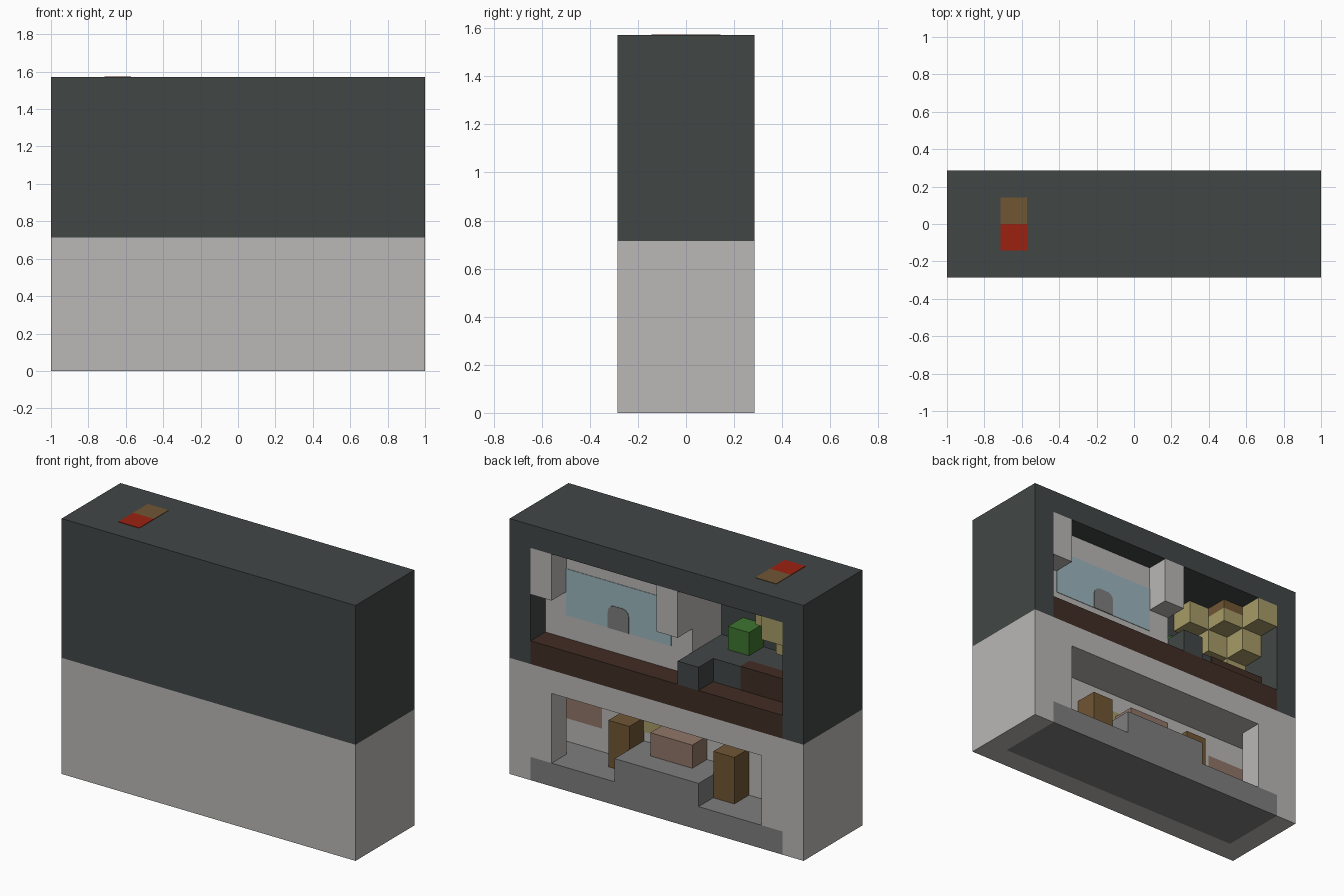
import bpy, bmesh
from mathutils import Vector

old = bpy.data.objects.get("Cube")
if old:
    bpy.data.objects.remove(old, do_unlink=True)

U = 1 / 7      # one block
T = 0.02       # plate thickness in blocks


def material(name, rgb):
    m = bpy.data.materials.new(name)
    m.use_nodes = True
    m.diffuse_color = (*rgb, 1)
    m.node_tree.nodes["Principled BSDF"].inputs["Base Color"].default_value = (*rgb, 1)
    return m


slate = material("dark slate", (0.053, 0.063, 0.061))
pale = material("pale grey", (0.49, 0.48, 0.473))
stone = material("stone grey", (0.209, 0.209, 0.209))
plank = material("dark brown", (0.053, 0.026, 0.017))
wood = material("wood brown", (0.162, 0.093, 0.034))
red = material("brick red", (0.328, 0.015, 0.005))
blue = material("glass blue", (0.333, 0.47, 0.515))
clay = material("clay pink", (0.277, 0.18, 0.137))
green = material("leaf green", (0.047, 0.175, 0.03))
straw = material("straw yellow", (0.39, 0.33, 0.136))


def block(name, mat, xs, ys, zs, round_top=0):
    """Box between block coordinates, counted from the right, front, bottom corner."""
    bm = bmesh.new()
    bmesh.ops.create_cube(bm, size=1)
    lo = Vector((xs[0] - 7, ys[0] - 2, zs[0])) * U
    hi = Vector((xs[1] - 7, ys[1] - 2, zs[1])) * U
    for v in bm.verts:
        v.co = Vector([lo[i] + (v.co[i] + 0.5) * (hi[i] - lo[i]) for i in range(3)])
    if round_top:
        edges = [e for e in bm.edges
                 if all(v.co.z > hi.z - 1e-5 for v in e.verts)
                 and abs(e.verts[0].co.x - e.verts[1].co.x) < 1e-5]
        bmesh.ops.bevel(bm, geom=edges, offset=round_top * U, segments=3,
                        profile=0.5, affect='EDGES')
    me = bpy.data.meshes.new(name)
    bm.to_mesh(me)
    bm.free()
    me.materials.append(mat)
    ob = bpy.data.objects.new(name, me)
    bpy.context.collection.objects.link(ob)
    return ob


def mirrored(name, mat, xs, ys, zs):
    """Block on the right and its twin on the left."""
    block(name + "_right", mat, xs, ys, zs)
    block(name + "_left", mat, (14 - xs[1], 14 - xs[0]), ys, zs)


# Lower storey shell
block("lower_front_wall", pale, (0, 14), (0, 1), (0, 5))
mirrored("lower_side_wall", pale, (0, 1), (1, 4), (0, 5))
block("lower_inner_wall", pale, (1, 13), (1, 2), (1, 4))
block("lower_ceiling", pale, (1, 13), (1, 4), (4, 5))
mirrored("lower_jamb", pale, (1, 2), (3, 4), (1, 4))
block("lower_floor", stone, (1, 13), (1, 4), (0, 1))

# Lower room furniture
block("stone_table", stone, (5, 9), (2, 4), (1, 2))
block("clay_box", clay, (6, 8), (2, 3), (2, 3))
mirrored("stool", wood, (4, 5), (2, 3), (1, 3))
mirrored("wall_picture", clay, (1, 3), (2, 2 + T), (2, 3))
block("wall_panel", straw, (6, 9), (2, 2 + T), (2.4, 3.2))

# Upper storey shell
block("upper_front_wall", slate, (0, 14), (0, 1), (5, 11))
mirrored("upper_side_wall", slate, (0, 1), (1, 4), (5, 11))
block("roof", slate, (1, 13), (1, 4), (10, 11))
block("upper_floor", plank, (1, 13), (1, 4), (5, 6))

# Screen wall with window and hanging piers
block("screen_wall", pale, (6, 13), (1, 3), (6, 10))
block("window", blue, (7, 12), (3, 3 + T), (7, 9))
block("window_arch", stone, (9, 10), (3, 3 + 2 * T), (7, 8), round_top=0.3)
for side, x in (("right", 6), ("left", 12)):
    block("hanging_pier_" + side, pale, (x, x + 1), (3, 4), (8, 10))

# Counter
block("counter", slate, (1, 6), (1, 3), (6, 7))
block("counter_end", slate, (5, 6), (3, 4), (6, 7))
block("counter_back", plank, (1, 3.7), (2.4, 3 + T), (6, 7 + T))
block("green_box", green, (4, 5), (1, 2), (7, 8))

# Stepped straw blocks filling the upper corner
for layer in range(3):
    for a in range(3 - layer):
        for b in range(3 - layer - a):
            z = 9 - layer
            top = z + 0.6 if (a, b, layer) == (1, 1, 0) else z + 1
            block("straw_block", straw, (1 + a, 2 + a), (1 + b, 2 + b), (z, top))

# Chimney base and its caps on the roof
block("chimney_base", wood, (2, 3), (2, 3), (9.6, 10))
block("chimney_cap_wood", wood, (2, 3), (2, 3), (11, 11 + T))
block("chimney_cap_red", red, (2, 3), (1, 2), (11, 11 + T))
